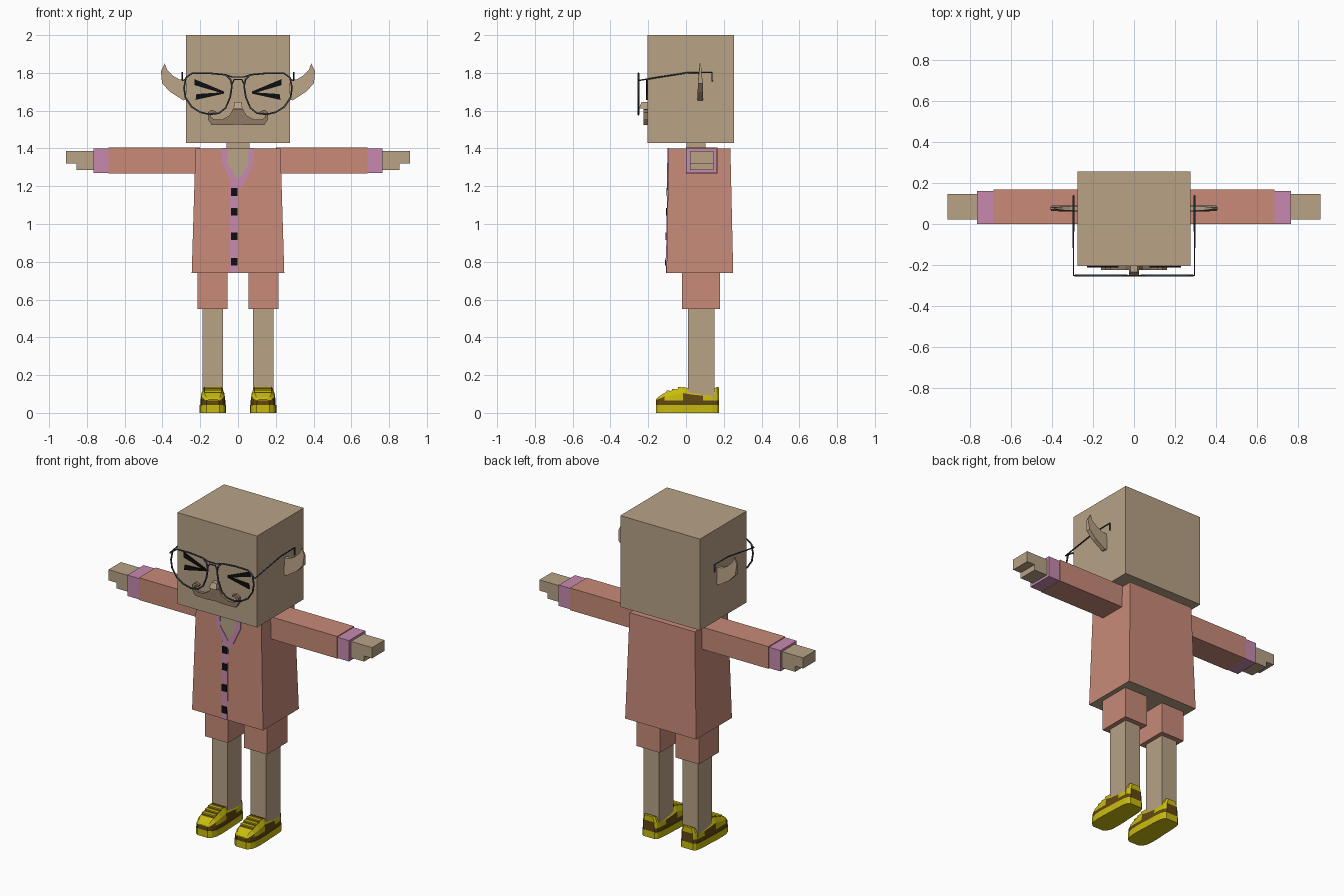
import bpy, bmesh
from mathutils import Vector

cube = bpy.data.objects.get("Cube")
if cube:
    bpy.data.objects.remove(cube, do_unlink=True)


def material(name, rgb):
    lin = [((c / 255 + 0.055) / 1.055) ** 2.4 if c > 10 else c / 255 / 12.92 for c in rgb]
    m = bpy.data.materials.new(name)
    m.use_nodes = True
    m.diffuse_color = (*lin, 1)
    m.node_tree.nodes["Principled BSDF"].inputs["Base Color"].default_value = (*lin, 1)
    return m


skin = material("skin", (184, 162, 134))
coral = material("coral cloth", (200, 138, 120))
mauve = material("mauve trim", (199, 138, 175))
black = material("black", (14, 14, 16))
wire = material("slate wire", (62, 72, 80))
hair = material("brown hair", (146, 122, 100))
yellow = material("shoe yellow", (200, 187, 14))
brown = material("shoe brown", (98, 72, 18))


def finish(name, bm, *mats):
    bmesh.ops.recalc_face_normals(bm, faces=bm.faces)
    me = bpy.data.meshes.new(name)
    bm.to_mesh(me)
    bm.free()
    for m in mats:
        me.materials.append(m)
    ob = bpy.data.objects.new(name, me)
    bpy.context.collection.objects.link(ob)
    return ob


def box(name, lo, hi, *mats, top=None):
    """Box between two corners; top = (x0, x1, y0, y1) reshapes the upper face."""
    bm = bmesh.new()
    bmesh.ops.create_cube(bm, size=1)
    for v in bm.verts:
        up = v.co.z > 0
        a, b = list(lo), list(hi)
        if up and top:
            a[0], b[0], a[1], b[1] = top
        v.co = [b[i] if v.co[i] > 0 else a[i] for i in range(3)]
    return finish(name, bm, *mats)


def plate(name, pts, y, depth, mat, side=1):
    """Outline in x and z, pushed forward from depth y (number or function of z)."""
    at = y if callable(y) else (lambda z: y)
    bm = bmesh.new()
    back = [bm.verts.new((x * side, at(z), z)) for x, z in pts]
    front = [bm.verts.new((x * side, at(z) - depth, z)) for x, z in pts]
    bm.faces.new(back)
    bm.faces.new(front[::-1])
    for i in range(len(pts)):
        j = (i + 1) % len(pts)
        bm.faces.new((back[i], back[j], front[j], front[i]))
    return finish(name, bm, mat)


def rod(name, pts, radius, closed=False):
    cu = bpy.data.curves.new(name, "CURVE")
    cu.dimensions = "3D"
    cu.bevel_depth = radius
    cu.bevel_resolution = 1
    cu.use_fill_caps = True
    sp = cu.splines.new("POLY")
    sp.points.add(len(pts) - 1)
    for p, co in zip(sp.points, pts):
        p.co = (*co, 1)
    sp.use_cyclic_u = closed
    cu.materials.append(wire)
    ob = bpy.data.objects.new(name, cu)
    bpy.context.collection.objects.link(ob)


# Head, neck and coat body
box("head", (-.275, -.205, 1.43), (.275, .255, 2), skin)
box("neck", (-.06, .003, 1.36), (.06, .103, 1.44), skin)
coat = box("coat", (-.245, -.103, .74), (.245, .25, 1.4), coral, skin, top=(-.225, .225, -.092, .235))
for f in coat.data.polygons:
    f.material_index = 1 if f.normal.z < -.9 else 0


def chest(z):
    return -.102 + .0167 * (z - .74)


# Neck opening, collar, placket and buttons
plate("neck_opening", [(-.06, 1.4), (.06, 1.4), (.06, 1.32), (0, 1.235), (-.06, 1.32)], chest, .003, skin)
for side, label in ((1, "left"), (-1, "right")):
    plate(label + "_collar", [(.056, 1.402), (.085, 1.402), (.085, 1.325), (.035, 1.22),
          (0, 1.18), (0, 1.235), (.056, 1.315)], chest, .007, mauve, side)
plate("placket", [(-.042, .74), (0, .74), (0, 1.2), (-.042, 1.22)], chest, .005, mauve)
for z in (1.17, 1.065, .935, .80):
    plate("button", [(-.038, z - .021), (-.003, z - .021), (-.003, z + .021), (-.038, z + .021)],
          chest, .009, black)


def shoe(side, label):
    # Stations from toe to heel: y, half width, top height
    stations = [(-.16, .035, .07), (-.145, .055, .085), (-.115, .067, .105), (-.07, .07, .12),
                (-.015, .069, .138), (.03, .066, .125), (.09, .064, .115), (.14, .06, .125),
                (.165, .053, .137), (.176, .04, .135)]
    bm = bmesh.new()
    rings = []
    for y, w, top in stations:
        mid = .055 + (top - .055) * .6
        prof = [(w, 0), (w, .042), (w * .94, .043), (w * .94, .066), (w * .88, mid), (w * .66, top)]
        prof = prof + [(-x, z) for x, z in reversed(prof)]
        rings.append([bm.verts.new((.133 * side + x, y, z)) for x, z in prof])
    n = len(rings[0])
    for k, (a, b) in enumerate(zip(rings, rings[1:])):
        for i in range(n):
            j = (i + 1) % n
            f = bm.faces.new((a[i], a[j], b[j], b[i]))
            band = min(i, n - 2 - i) if i < n - 1 else -1
            # Sole, brown foxing, patched sides and brown vamp
            dark = band in (2, 1) or (band == 3 and k in (0, 1, 4, 5)) or (band == 5 and k in (2, 3, 4))
            f.material_index = int(dark)
    for end in (rings[0], rings[-1]):
        for i in range(n // 2 - 1):
            f = bm.faces.new((end[i], end[i + 1], end[n - 2 - i], end[n - 1 - i]))
            f.material_index = int(i in (1, 2, 3))
    finish(label + "_shoe", bm, yellow, brown)
    # Laces lie across the sloping vamp
    for y, z in ((-.095, .113), (-.065, .122), (-.035, .132)):
        box(label + "_lace", (.133 * side - .045, y - .008, z - .012), (.133 * side + .045, y + .008, z + .005), yellow)


def ear(side, label):
    # Swept-up ear, thick at its root and fine at its tip
    pts = [(.27, 1.76), (.31, 1.765), (.345, 1.785), (.375, 1.815), (.388, 1.85),
           (.408, 1.81), (.402, 1.745), (.36, 1.70), (.29, 1.655), (.27, 1.66)]
    ob = plate(label + "_ear", pts, .09, .028, skin, side)
    for v in ob.data.vertices:
        thin = min(max((v.co.z - 1.74) / .12, 0), .75)
        v.co.y = .076 + (v.co.y - .076) * (1 - thin)


lens = [(.04, 1.765), (.065, 1.79), (.15, 1.798), (.245, 1.797), (.275, 1.775), (.286, 1.72),
        (.278, 1.67), (.245, 1.62), (.2, 1.592), (.15, 1.58), (.1, 1.587), (.065, 1.615), (.042, 1.67), (.032, 1.73)]
moustache = [(0, 1.607), (.025, 1.61), (.045, 1.575), (.085, 1.552), (.125, 1.552), (.145, 1.568),
             (.138, 1.588), (.118, 1.585), (.115, 1.595), (.14, 1.605), (.16, 1.59),
             (.16, 1.555), (.14, 1.525), (.05, 1.523), (0, 1.528)]

for side, label in ((1, "left"), (-1, "right")):
    def sbox(name, lo, hi, mat):
        xs = sorted((lo[0] * side, hi[0] * side))
        box(label + name, (xs[0], *lo[1:]), (xs[1], *hi[1:]), mat)

    # Arms
    sbox("_sleeve", (.2, 0, 1.267), (.685, .167, 1.405), coral)
    sbox("_cuff", (.68, .001, 1.27), (.765, .162, 1.4), mauve)
    sbox("_palm", (.76, .022, 1.285), (.855, .145, 1.387), skin)
    sbox("_fingers", (.85, .022, 1.32), (.91, .145, 1.387), skin)
    # Legs
    sbox("_short_leg", (.055, -.02, .55), (.215, .18, .76), coral)
    sbox("_leg", (.08, .01, .06), (.187, .15, .56), skin)
    shoe(side, label)
    ear(side, label)
    # Screwed-up eye strokes
    plate(label + "_eye_upper", [(.23, 1.767), (.23, 1.735), (.075, 1.69), (.075, 1.702)], -.204, .007, black, side)
    plate(label + "_eye_lower", [(.225, 1.657), (.22, 1.688), (.085, 1.697), (.075, 1.69)], -.204, .008, black, side)
    plate(label + "_moustache", moustache, -.204, .02, hair, side)
    # Glasses
    rod(label + "_lens_rim", [(x * side, -.252, z) for x, z in lens], .005, True)
    rod(label + "_temple", [(.278 * side, -.252, 1.765), (.295 * side, -.25, 1.76), (.295 * side, 0, 1.8),
        (.295 * side, .138, 1.802), (.295 * side, .138, 1.755)], .004)

rod("glasses_bridge", [(-.035, -.252, 1.735), (-.02, -.252, 1.765), (.02, -.252, 1.765), (.035, -.252, 1.735)], .004)
rod("glasses_brow_bar", [(-.065, -.252, 1.79), (-.03, -.252, 1.778), (.03, -.252, 1.778), (.065, -.252, 1.79)], .004)

# Nose
box("nose", (-.024, -.25, 1.612), (.024, -.2, 1.645), skin, top=(-.018, .018, -.235, -.2))
